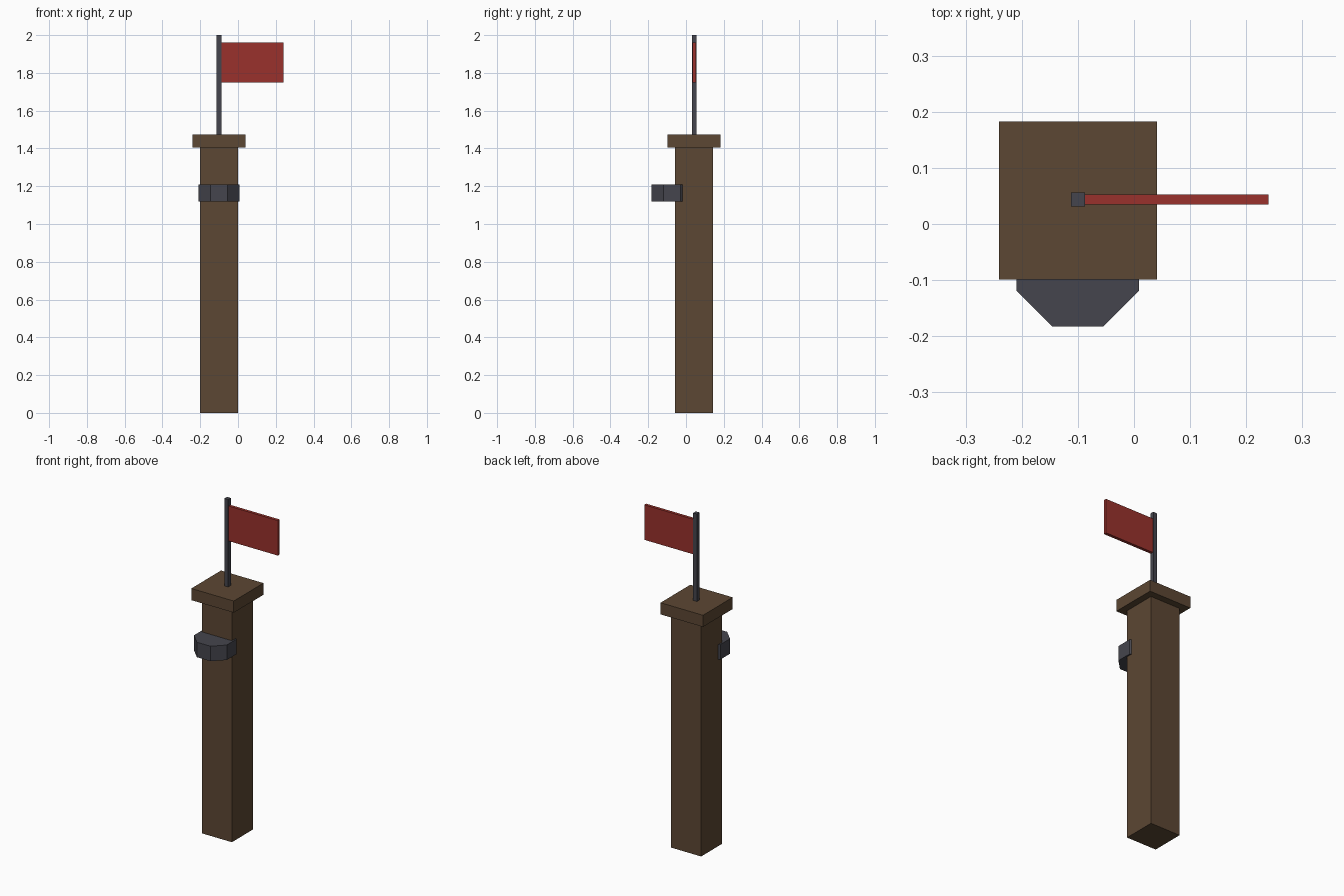
import bpy
import math

default_cube = bpy.data.objects.get("Cube")
if default_cube:
    bpy.data.objects.remove(default_cube, do_unlink=True)


def make_material(name, rgb):
    mat = bpy.data.materials.new(name)
    mat.use_nodes = True
    mat.diffuse_color = (*rgb, 1)
    mat.node_tree.nodes["Principled BSDF"].inputs["Base Color"].default_value = (*rgb, 1)
    return mat


wood = make_material("brown_wood", (0.107, 0.063, 0.033))
iron = make_material("dark_iron", (0.06, 0.06, 0.075))
cloth = make_material("red_cloth", (0.32, 0.031, 0.025))


def prism(name, sides, centre, size, z_range, mat):
    """Upright flat-sided prism; size is the distance across opposite flats."""
    low, high = z_range
    bpy.ops.mesh.primitive_cylinder_add(
        vertices=sides, radius=0.5 / math.cos(math.pi / sides), depth=high - low)
    obj = bpy.context.object
    obj.name = obj.data.name = name
    # Turn a flat side to the front, then stretch to size
    obj.rotation_euler.z = math.pi / sides
    bpy.ops.object.transform_apply(location=False, rotation=True, scale=False)
    obj.scale = (size[0], size[1], 1)
    obj.location = (*centre, (low + high) / 2)
    bpy.ops.object.transform_apply(location=False, rotation=False, scale=True)
    obj.data.materials.append(mat)
    return obj


# Wooden post and its wider cap
prism("post", 4, (-0.1, 0.042), (0.2, 0.2), (0, 1.405), wood)
prism("post_cap", 4, (-0.1, 0.042), (0.282, 0.282), (1.405, 1.475), wood)

# Octagonal iron fitting sunk into the front of the post
prism("front_fitting", 8, (-0.1, -0.074), (0.218, 0.218), (1.12, 1.21), iron)

# Thin square pole with a flag flying to the left
prism("flag_pole", 4, (-0.1, 0.044), (0.025, 0.025), (1.475, 2), iron)
prism("flag", 4, (0.0765, 0.044), (0.327, 0.018), (1.75, 1.96), cloth)
